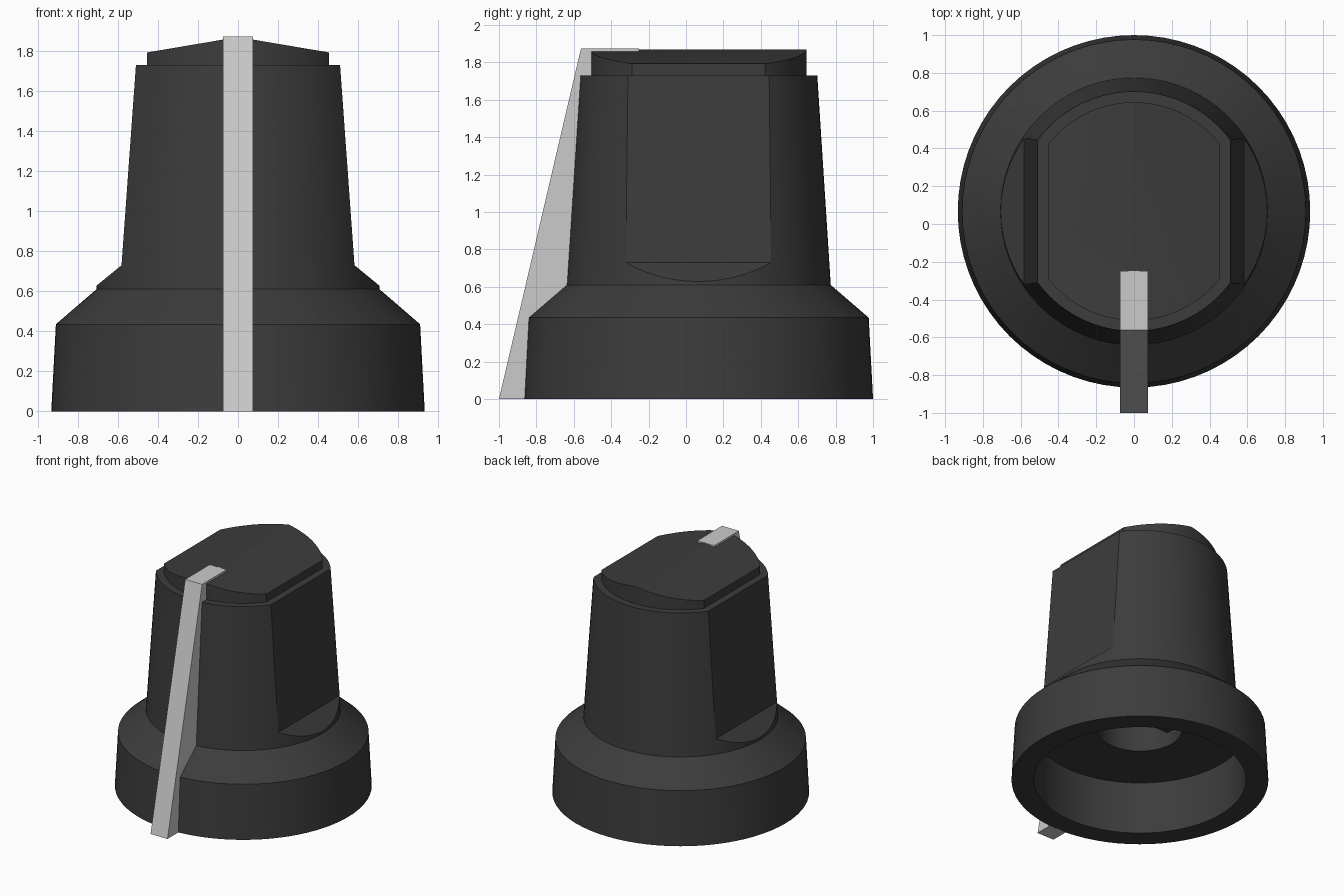
import bpy, bmesh
from math import cos, sin, pi, asin, radians

if "Cube" in bpy.data.objects:
    bpy.data.objects.remove(bpy.data.objects["Cube"])

CY = 0.067   # knob axis in y
SEG = 72


def material(name, v):
    m = bpy.data.materials.new(name)
    m.diffuse_color = (v, v, v, 1)
    m.use_nodes = True
    m.node_tree.nodes["Principled BSDF"].inputs["Base Color"].default_value = m.diffuse_color
    return m


dark = material("dark_plastic", 0.045)
light = material("light_grey", 0.55)


def finish(bm, name, mat):
    bmesh.ops.remove_doubles(bm, verts=bm.verts, dist=1e-5)
    bmesh.ops.recalc_face_normals(bm, faces=bm.faces)
    me = bpy.data.meshes.new(name)
    bm.to_mesh(me)
    bm.free()
    ob = bpy.data.objects.new(name, me)
    bpy.context.collection.objects.link(ob)
    if mat:
        me.materials.append(mat)
    return ob


def lathe(name, profile, mat):
    """Revolve an (r, z) profile about the knob axis."""
    bm = bmesh.new()
    rings = []
    for r, z in profile:
        if r == 0:
            rings.append([bm.verts.new((0, CY, z))] * SEG)
        else:
            rings.append([bm.verts.new((r * cos(2 * pi * i / SEG), CY + r * sin(2 * pi * i / SEG), z))
                          for i in range(SEG)])
    for a, b in zip(rings, rings[1:]):
        for i in range(SEG):
            j = (i + 1) % SEG
            bm.faces.new(list(dict.fromkeys((a[i], a[j], b[j], b[i]))))
    return finish(bm, name, mat)


def prism(name, pts, lo, hi, axis, mat=None):
    """Extrude a 2D outline along one axis from lo to hi."""
    def place(p, t):
        c = list(p)
        c.insert(axis, t)
        return c
    bm = bmesh.new()
    a = [bm.verts.new(place(p, lo)) for p in pts]
    b = [bm.verts.new(place(p, hi)) for p in pts]
    bm.faces.new(a)
    bm.faces.new(b)
    n = len(pts)
    for i in range(n):
        j = (i + 1) % n
        bm.faces.new((a[i], a[j], b[j], b[i]))
    return finish(bm, name, mat)


def select(ob):
    bpy.ops.object.select_all(action='DESELECT')
    ob.select_set(True)
    bpy.context.view_layer.objects.active = ob


def boolean(ob, cutter, op):
    cutter.hide_render = True
    mod = ob.modifiers.new("cut", 'BOOLEAN')
    mod.operation, mod.object, mod.solver = op, cutter, 'EXACT'
    select(ob)
    bpy.ops.object.modifier_apply(modifier=mod.name)
    bpy.data.objects.remove(cutter)


# Body: skirt, tapered grip and hollow underside with shaft hole
body = lathe("knob_body", [
    (0, 1.3), (0.306, 1.3), (0.306, 0.42), (0.77, 0.42), (0.77, 0),
    (0.933, 0), (0.91, 0.435), (0.707, 0.61), (0.635, 1.73), (0, 1.73)], dark)

# Flat grip faces on both sides
for s in (-1, 1):
    outline = [(s * x, z) for x, z in
               ((0.505, 1.8), (0.582, 0.73), (0.72, 0.617), (0.85, 0.617), (0.85, 1.8))]
    boolean(body, prism("flat_cutter", outline, -1, 1.2, 1), 'DIFFERENCE')

# Cap: round disc trimmed to flat sides and a shallow ridged top
cap = lathe("top_cap", [(0, 1.7), (0.578, 1.7), (0.578, 2.0), (0, 2.0)], dark)
roof = [(-0.455, 1.6), (0.455, 1.6), (0.455, 1.793), (0, 1.87), (-0.455, 1.793)]
boolean(cap, prism("roof_cutter", roof, -1, 1.2, 1), 'INTERSECT')

# D-shaped filler inside the shaft hole
r, a0 = 0.309, asin(-0.05 / 0.309)
arc = [a0 + (pi - 2 * a0) * i / 24 for i in range(25)]
key = prism("shaft_flat", [(r * cos(a), CY + r * sin(a)) for a in arc], 0.53, 1.31, 2, dark)

# Pointer fin down the front
pointer = prism("pointer", [
    (-1.0, 0), (-0.562, 1.873), (-0.25, 1.873), (-0.25, 1.85), (-0.5, 1.7),
    (-0.58, 0.62), (-0.8, 0.43), (-0.86, 0)], -0.075, 0.075, 0, light)

for ob in (body, cap, key):
    select(ob)
    bpy.ops.object.shade_smooth_by_angle(angle=radians(25))
